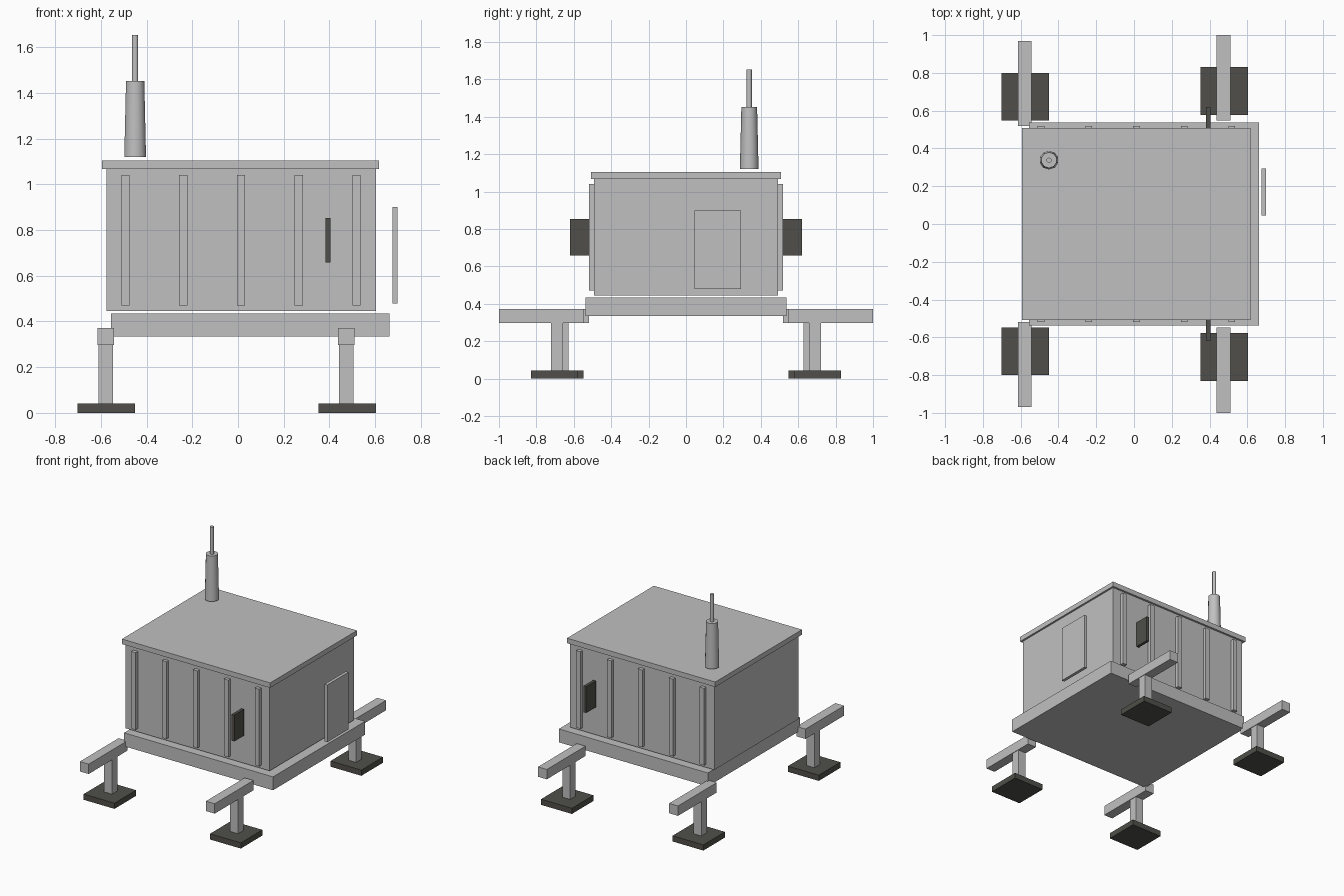
import bpy
from math import radians

default = bpy.data.objects.get("Cube")
if default:
    bpy.data.objects.remove(default, do_unlink=True)


def make_material(name, color):
    mat = bpy.data.materials.new(name)
    mat.use_nodes = True
    mat.diffuse_color = color
    mat.node_tree.nodes["Principled BSDF"].inputs["Base Color"].default_value = color
    return mat


light_grey = make_material("light grey", (0.53, 0.53, 0.53, 1))
dark_grey = make_material("dark grey", (0.08, 0.078, 0.068, 1))


def box(name, x, y, z, mat=light_grey):
    """Box spanning the given (low, high) ranges."""
    spans = (x, y, z)
    bpy.ops.mesh.primitive_cube_add(size=1, location=[(a + b) / 2 for a, b in spans])
    obj = bpy.context.object
    obj.name = name
    obj.scale = [abs(b - a) for a, b in spans]
    bpy.ops.object.transform_apply(location=False, rotation=False, scale=True)
    obj.data.materials.append(mat)
    return obj


def tapered_tube(name, x, y, z, r_low, r_high):
    bpy.ops.mesh.primitive_cone_add(vertices=10, radius1=r_low, radius2=r_high,
                                    depth=z[1] - z[0], location=(x, y, sum(z) / 2))
    obj = bpy.context.object
    obj.name = name
    obj.data.materials.append(light_grey)
    bpy.ops.object.shade_smooth_by_angle(angle=radians(50))


# Main cabin
box("base_platform", (-0.555, 0.663), (-0.538, 0.538), (0.335, 0.434))
box("cabin_body", (-0.576, 0.604), (-0.492, 0.492), (0.445, 1.068))
box("roof_slab", (-0.594, 0.618), (-0.507, 0.507), (1.068, 1.105))
box("door_panel", (0.676, 0.699), (0.045, 0.293), (0.478, 0.9))

# Wall ribs and dark side fins, on front and back
for side, s in (("front", -1), ("back", 1)):
    for i, x in enumerate((-0.492, -0.24, 0.013, 0.266, 0.518)):
        box(f"{side}_rib_{i + 1}", (x - 0.018, x + 0.018), (s * 0.49, s * 0.518), (0.47, 1.04))
    box(f"{side}_fin", (0.382, 0.404), (s * 0.508, s * 0.62), (0.658, 0.853), dark_grey)

# Outriggers: beam, post and foot at each corner
for side, x, foot_x, inset in (("left", 0.474, 0.478, 0), ("right", -0.578, -0.576, 0.03)):
    for end, s in (("front", -1), ("back", 1)):
        outer, post, foot = 1 - inset, 0.69 - inset, 0.704 - inset
        name = f"{end}_{side}"
        box(f"{name}_beam", (x - 0.036, x + 0.036),
            (s * (outer - 0.452), s * outer), (0.298, 0.371))
        box(f"{name}_post", (x - 0.032, x + 0.032),
            (s * (post - 0.032), s * (post + 0.032)), (0.04, 0.3))
        box(f"{name}_foot", (foot_x - 0.126, foot_x + 0.126),
            (s * (foot - 0.126), s * (foot + 0.126)), (0, 0.042), dark_grey)

# Antenna on the roof
tapered_tube("antenna_base", -0.45, 0.338, (1.12, 1.453), 0.05, 0.042)
tapered_tube("antenna_mast", -0.45, 0.338, (1.45, 1.653), 0.014, 0.014)
